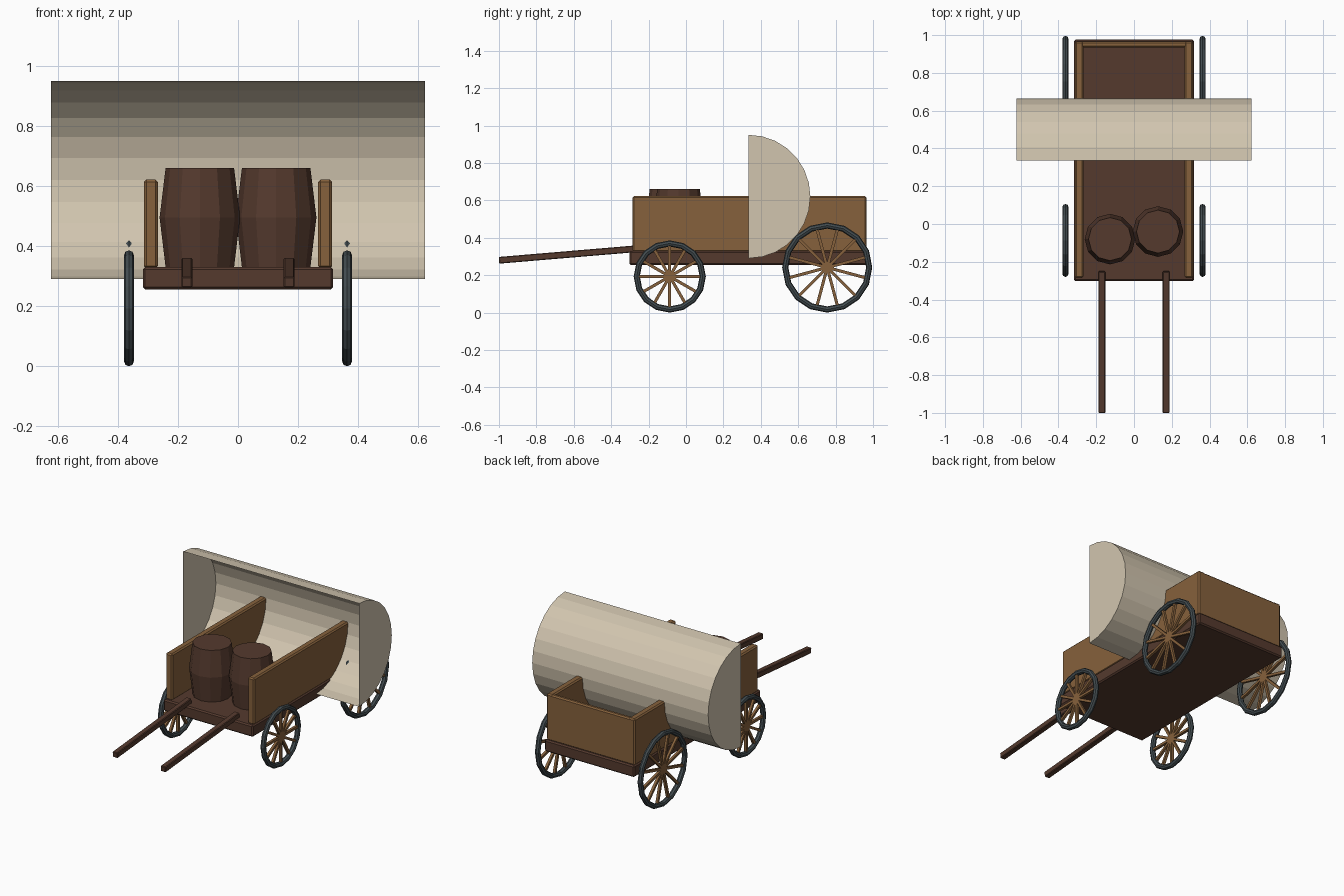
import bpy, bmesh
from math import sin, cos, pi
from mathutils import Matrix, Vector

cube = bpy.data.objects.get("Cube")
if cube:
    bpy.data.objects.remove(cube, do_unlink=True)


def material(name, rgb):
    m = bpy.data.materials.new(name)
    m.use_nodes = True
    m.diffuse_color = (*rgb, 1)
    m.node_tree.nodes["Principled BSDF"].inputs["Base Color"].default_value = (*rgb, 1)
    return m


DARK_WOOD = material("dark wood", (0.09, 0.042, 0.027))
WOOD = material("warm wood", (0.24, 0.12, 0.045))
CANVAS = material("canvas", (0.64, 0.56, 0.43))
IRON = material("iron", (0.055, 0.072, 0.08))


def finish(name, bm, mat):
    mesh = bpy.data.meshes.new(name)
    bm.normal_update()
    bm.to_mesh(mesh)
    bm.free()
    mesh.materials.append(mat)
    ob = bpy.data.objects.new(name, mesh)
    bpy.context.collection.objects.link(ob)
    return ob


def box(name, lo, hi, mat, bevel=0.008):
    lo, hi = Vector(lo), Vector(hi)
    bm = bmesh.new()
    place = Matrix.Translation((lo + hi) / 2) @ Matrix.Diagonal((*(hi - lo), 1))
    bmesh.ops.create_cube(bm, size=1, matrix=place)
    ob = finish(name, bm, mat)
    if bevel:
        mod = ob.modifiers.new("edge", "BEVEL")
        mod.width = bevel
        mod.segments = 1
    return ob


def barrel(name, x, y, sides=12):
    bm = bmesh.new()
    rings = []
    for r, z in ((0.114, 0.33), (0.134, 0.495), (0.114, 0.66)):
        rings.append([bm.verts.new((x + r * cos(2 * pi * i / sides),
                                    y + r * sin(2 * pi * i / sides), z))
                      for i in range(sides)])
    for a, b in zip(rings, rings[1:]):
        for i in range(sides):
            j = (i + 1) % sides
            bm.faces.new((a[i], a[j], b[j], b[i]))
    bm.faces.new(rings[0][::-1])
    bm.faces.new(rings[-1])
    finish(name, bm, DARK_WOOD)


def wheel(name, x, y, radius, turn):
    tube = 0.0165
    rim = radius - tube
    # Iron tyre
    bpy.ops.mesh.primitive_torus_add(
        major_radius=rim, minor_radius=tube, major_segments=16, minor_segments=8,
        location=(x, y, radius), rotation=(0, pi / 2, 0))
    tyre = bpy.context.object
    tyre.name = name + "_tyre"
    tyre.data.materials.append(IRON)
    # Six bars across the hub make twelve spokes
    bm = bmesh.new()
    for i in range(6):
        place = (Matrix.Translation((x, y, radius))
                 @ Matrix.Rotation(turn + i * pi / 6, 4, "X")
                 @ Matrix.Diagonal((0.016, 0.016, 2 * rim, 1)))
        bmesh.ops.create_cube(bm, size=1, matrix=place)
    finish(name + "_spokes", bm, WOOD)


def canopy(y, z, r, half, steps=14):
    # Half-round cover across the wagon, open at the front, closed at both ends
    bm = bmesh.new()
    arcs = []
    for x in (-half, half):
        arcs.append([bm.verts.new((x, y + r * cos(a), z + r * sin(a)))
                     for a in (pi * i / steps - pi / 2 for i in range(steps + 1))])
    left, right = arcs
    for i in range(steps):
        bm.faces.new((left[i], right[i], right[i + 1], left[i + 1]))
    bm.faces.new(left[::-1])
    bm.faces.new(right)
    finish("canopy", bm, CANVAS)


# Wagon bed and panels
box("bed", (-0.317, -0.303, 0.255), (0.317, 0.977, 0.33), DARK_WOOD)
box("back_panel", (-0.29, 0.935, 0.325), (0.29, 0.965, 0.62), WOOD)

# Paired parts; the model's left is +x
for side, s in (("left", 1), ("right", -1)):
    xs = sorted((s * 0.267, s * 0.313))
    box(side + "_panel", (xs[0], -0.285, 0.325), (xs[1], 0.965, 0.622), WOOD)

    shaft = box(side + "_shaft", (-0.018, -0.376, -0.018), (0.018, 0.376, 0.018),
                DARK_WOOD, 0.004)
    shaft.location = (s * 0.17, -0.625, 0.311)
    shaft.rotation_euler.x = 0.084

    wheel(side + "_front_wheel", s * 0.363, -0.087, 0.193, 0)
    wheel(side + "_rear_wheel", s * 0.363, 0.755, 0.241, pi / 12)

# Load and cover
barrel("right_barrel", -0.127, -0.08)
barrel("left_barrel", 0.127, -0.04)
canopy(0.335, 0.62, 0.33, 0.622)
